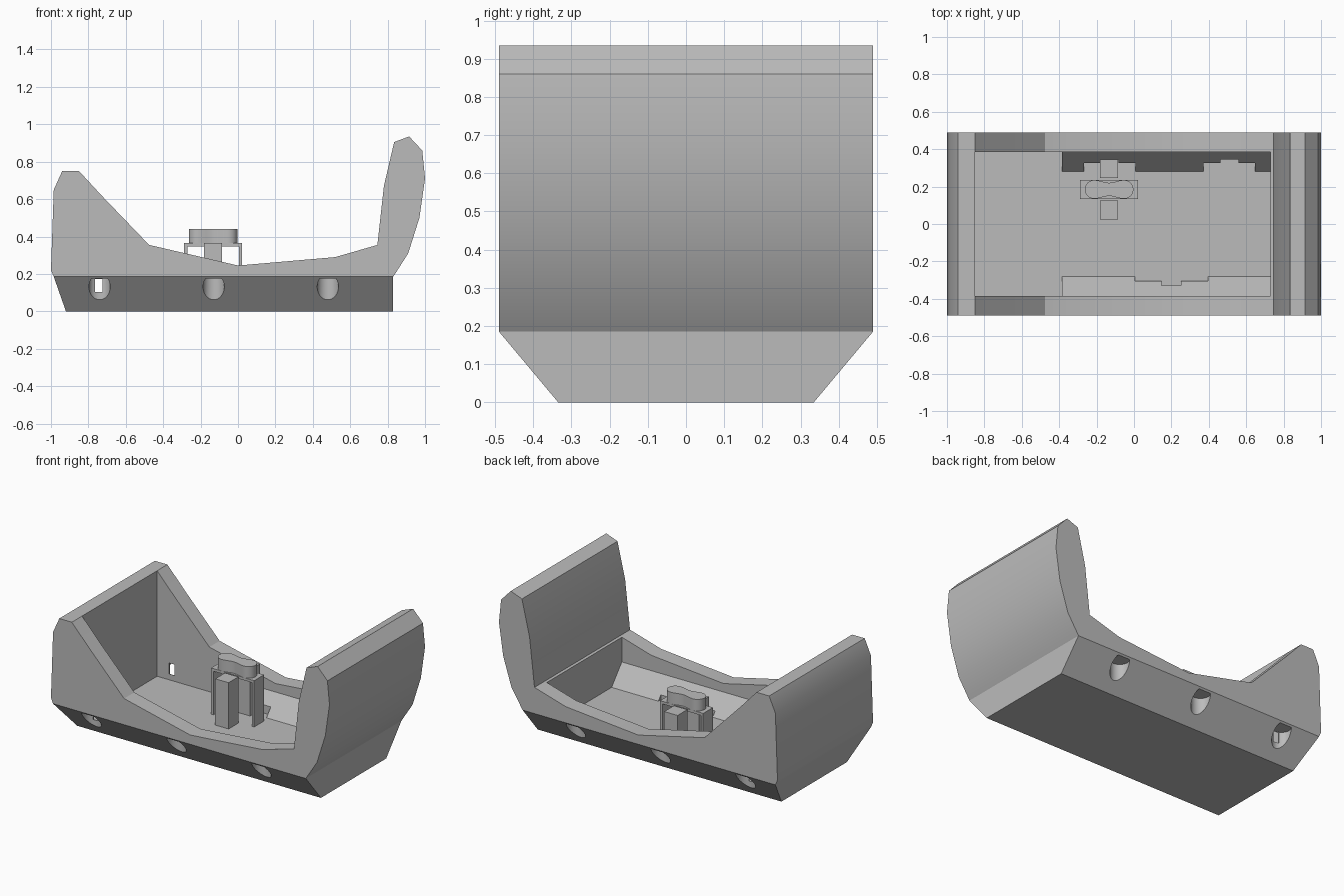
import bpy, bmesh, math
from mathutils import Vector

cube = bpy.data.objects.get("Cube")
if cube:
    bpy.data.objects.remove(cube, do_unlink=True)

grey = bpy.data.materials.new("plain grey")
grey.use_nodes = True
colour = (0.5, 0.5, 0.5, 1)
grey.diffuse_color = colour
grey.node_tree.nodes["Principled BSDF"].inputs["Base Color"].default_value = colour


def finish(name, bm):
    bmesh.ops.recalc_face_normals(bm, faces=bm.faces)
    mesh = bpy.data.meshes.new(name)
    bm.to_mesh(mesh)
    bm.free()
    ob = bpy.data.objects.new(name, mesh)
    mesh.materials.append(grey)
    bpy.context.collection.objects.link(ob)
    return ob


def prism_mesh(points, depth):
    """Closed outline of 3D points, pushed along depth."""
    bm = bmesh.new()
    face = bm.faces.new([bm.verts.new(p) for p in points])
    out = bmesh.ops.extrude_face_region(bm, geom=[face])
    moved = [v for v in out["geom"] if isinstance(v, bmesh.types.BMVert)]
    bmesh.ops.translate(bm, vec=Vector(depth), verts=moved)
    return bm


def prism(name, points, depth):
    return finish(name, prism_mesh(points, depth))


def box(name, x0, x1, y0, y1, z0, z1):
    base = [(x0, y0, z0), (x1, y0, z0), (x1, y1, z0), (x0, y1, z0)]
    return prism(name, base, (0, 0, z1 - z0))


def cut(ob, cutter):
    cutter.hide_render = True
    mod = ob.modifiers.new("cut", 'BOOLEAN')
    mod.operation = 'DIFFERENCE'
    mod.solver = 'EXACT'
    mod.object = cutter
    bpy.context.view_layer.objects.active = ob
    bpy.ops.object.modifier_apply(modifier=mod.name)
    bpy.data.objects.remove(cutter, do_unlink=True)


def smooth(ob):
    bpy.ops.object.select_all(action='DESELECT')
    ob.select_set(True)
    bpy.context.view_layer.objects.active = ob
    bpy.ops.object.shade_smooth_by_angle(angle=math.radians(30))


# Cradle body: side outline pushed through the full width
HALF, KEEL, SILL = 0.49, 0.335, 0.185
INNER, FLOOR = 0.385, 0.065
outline = [(-0.92, 0), (0.83, 0), (0.83, SILL), (0.91, 0.31), (0.97, 0.5), (1, 0.71),
           (0.985, 0.86), (0.915, 0.935), (0.835, 0.905), (0.78, 0.67), (0.745, 0.355),
           (0.52, 0.29), (0, 0.245), (-0.475, 0.355), (-0.73, 0.62), (-0.85, 0.75),
           (-0.94, 0.75), (-0.985, 0.65), (-1, 0.22), (-0.985, SILL)]
bm = prism_mesh([(x, -HALF, z) for x, z in outline], (0, 2 * HALF, 0))
# Slanted lower flanks
for side in (-1, 1):
    bmesh.ops.bisect_plane(bm, geom=bm.verts[:] + bm.edges[:] + bm.faces[:], dist=1e-5,
                           plane_co=(0, side * KEEL, 0),
                           plane_no=(0, side * SILL, KEEL - HALF), clear_outer=True)
    bmesh.ops.holes_fill(bm, edges=[e for e in bm.edges if e.is_boundary])
body = finish("cradle_body", bm)

# Open tray, round sockets under the flanks and the end slots
cut(body, box("tray_cutter", -0.85, 0.73, -INNER, INNER, FLOOR, 1.3))
for side in (-1, 1):
    for x in (-0.74, -0.13, 0.48):
        ring = [(x + 0.057 * math.cos(a), side * 0.444 + 0.057 * math.sin(a), -0.1)
                for a in (math.tau * i / 32 for i in range(32))]
        cut(body, prism("socket_cutter", ring, (0, 0, 0.275)))
    ends = sorted((side * 0.37, side * 0.43))
    cut(body, box("slot_cutter", -0.765, -0.725, *ends, 0.103, 0.174))
smooth(body)

# Slanted ledges along the tray, notched around each clip position
for side, name, clips in ((-1, "front_ledge", [0.2]), (1, "back_ledge", [-0.13, 0.51])):
    wedge = [(-0.385, side * y, z) for y, z in
             ((0.28, FLOOR - 0.002), (0.387, FLOOR - 0.002), (0.387, 0.19), (0.385, 0.19),
              (0.28, FLOOR))]
    ledge = prism(name, wedge, (1.116, 0, 0))
    for x in clips:
        wide, reach = ((0.195, 0.306), (0.052, 0.33)) if side < 0 else ((0.138, 0.325), (0.048, 0.345))
        for half, y in (wide, reach):
            ends = sorted((side * 0.2, side * y))
            cut(ledge, box("notch_cutter", x - half, x + half, *ends, FLOOR, 0.3))

# Clip: four posts joined by a thin cross, with a rounded head
CX, CY, TOP = -0.133, 0.185, 0.365
for side, y_name, x_name in ((-1, "front", "right"), (1, "back", "left")):
    ends = sorted((CY + side * 0.06, CY + side * 0.16))
    box(y_name + "_post", CX - 0.048, CX + 0.048, *ends, FLOOR, TOP)
    ends = sorted((CX + side * 0.138, CX + side * 0.155))
    box(x_name + "_post", *ends, CY - 0.05, CY + 0.05, FLOOR, TOP)
box("clip_crossbar", CX - 0.138, CX + 0.138, CY - 0.05, CY + 0.05, 0.348, TOP)

# Head outline: two round lobes with a soft waist
lobes = []
for side in (1, -1):
    for i in range(13):
        a = math.radians(-90 + 15 * i)
        lobes.append((CX + side * (0.08 + 0.05 * math.cos(a)),
                      CY + side * 0.05 * math.sin(a), TOP))
    for i in range(1, 8):
        t = i / 8
        lobes.append((CX + side * (0.08 - 0.16 * t),
                      CY + side * (0.05 - 0.015 * math.sin(math.pi * t) ** 2), TOP))
smooth(prism("clip_head", lobes, (0, 0, 0.075)))
